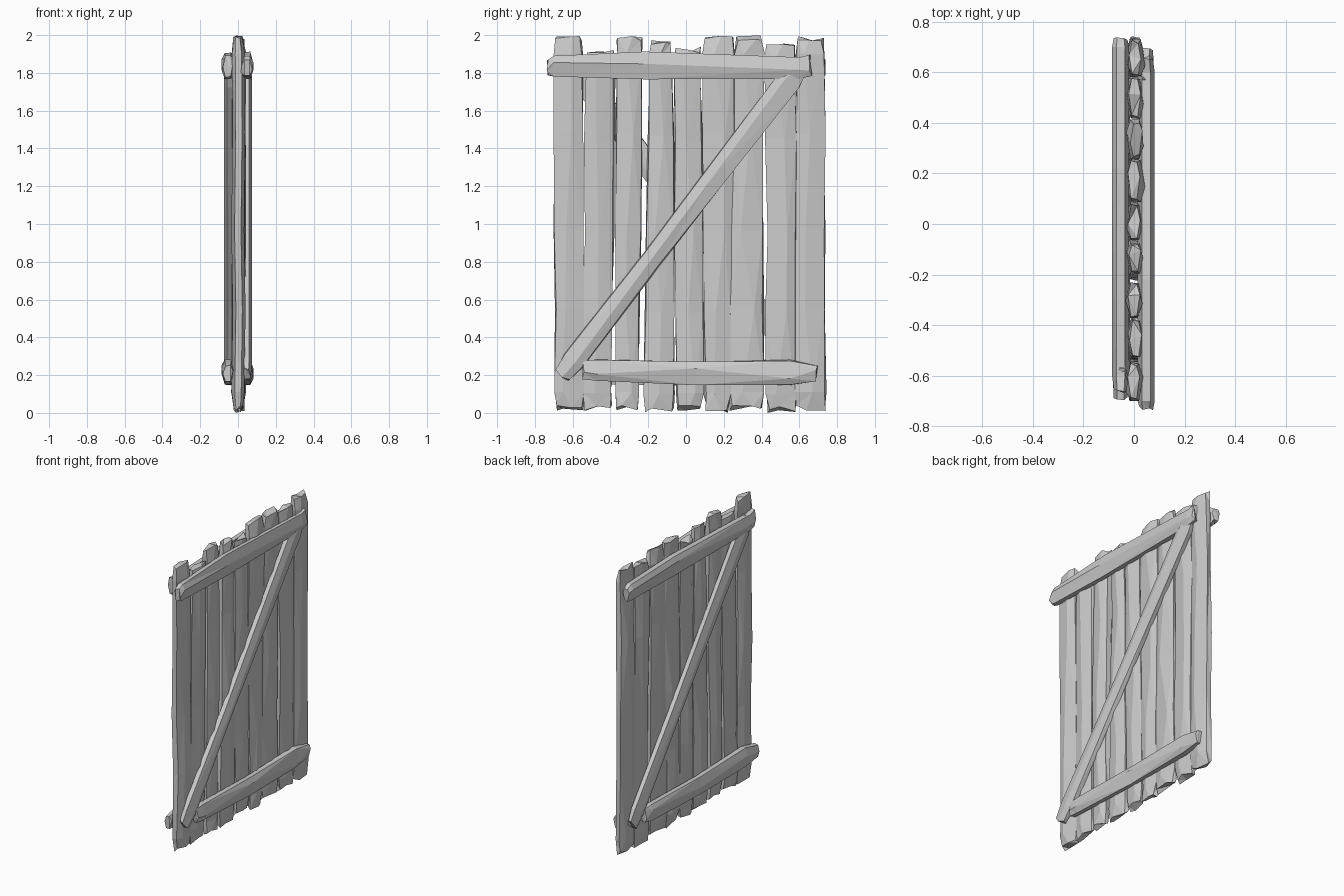
import bpy, bmesh, random
from mathutils import Vector

if "Cube" in bpy.data.objects:
    bpy.data.objects.remove(bpy.data.objects["Cube"])

rng = random.Random(7)


def timber(name, stations, long_axis, wide_axis, deep_axis, half_depth, jitter, slant):
    """Rough-hewn six-sided beam. stations: (along, low edge, high edge, centre depth, depth scale)."""
    bm = bmesh.new()
    rings = []
    last = len(stations) - 1
    for i, (along, lo, hi, mid, scale) in enumerate(stations):
        ridge_f, ridge_b = rng.uniform(-0.5, 0.5), rng.uniform(-0.5, 0.5)
        section = [(-1, -0.5), (ridge_b, -1), (1, -0.5), (1, 0.5), (ridge_f, 1), (-1, 0.5)]
        ring = []
        for u, v in section:
            wide = (lo + hi) / 2 + u * (hi - lo) / 2 + rng.uniform(-jitter, jitter)
            deep = mid + v * half_depth * scale
            # inner-ward ragged ends
            cut = rng.uniform(0, slant)
            a = along + cut if i == 0 else along - cut if i == last else along
            ring.append(bm.verts.new(long_axis * a + wide_axis * wide + deep_axis * deep))
        rings.append(ring)
    for a, b in zip(rings, rings[1:]):
        for k in range(6):
            bm.faces.new((a[k], a[(k + 1) % 6], b[(k + 1) % 6], b[k]))
    bm.faces.new(rings[0][::-1])
    bm.faces.new(rings[-1])
    bmesh.ops.triangulate(bm, faces=bm.faces[:])
    bmesh.ops.recalc_face_normals(bm, faces=bm.faces[:])
    mesh = bpy.data.meshes.new(name)
    bm.to_mesh(mesh)
    bm.free()
    obj = bpy.data.objects.new(name, mesh)
    bpy.context.collection.objects.link(obj)
    return obj


X, Y, Z = Vector((1, 0, 0)), Vector((0, 1, 0)), Vector((0, 0, 1))

# Upright planks: bottom edges, top edges, bottom and top heights
planks = [
    (-0.69, -0.54, -0.70, -0.55, 0.01, 2.00),
    (-0.54, -0.39, -0.53, -0.38, 0.01, 1.94),
    (-0.38, -0.25, -0.37, -0.23, 0.01, 2.00),
    (-0.22, -0.06, -0.19, -0.07, 0.00, 1.98),
    (-0.05, 0.09, -0.06, 0.08, 0.01, 1.94),
    (0.10, 0.23, 0.09, 0.26, 0.00, 2.00),
    (0.23, 0.41, 0.26, 0.41, 0.01, 2.00),
    (0.43, 0.58, 0.42, 0.58, 0.00, 1.96),
    (0.58, 0.74, 0.58, 0.73, 0.01, 2.00),
]
for n, (b0, b1, t0, t1, zb, zt) in enumerate(planks):
    stations = []
    for k, f in enumerate((0, 0.05, 0.27, 0.48, 0.74, 0.95, 1)):
        end = f in (0, 1)
        stations.append((zb + (zt - zb) * f,
                         b0 + (t0 - b0) * f + (0.008 if end else 0),
                         b1 + (t1 - b1) * f - (0.008 if end else 0),
                         0.004 + rng.uniform(-0.006, 0.006),
                         0.7 if end else 1))
    timber(f"plank_{n + 1}", stations, Z, Y, X, 0.034, 0.008, 0.03 if zt > 1.97 else 0.04)


def brace_side(prefix, turn):
    """Two rails and a diagonal; the second side is the first turned half way round."""
    y, x = Y * turn, X * turn
    off = 0.048 if turn > 0 else 0.053
    top = [(-0.74, 1.79, 1.87, off, 0.8), (-0.70, 1.78, 1.89, off, 1), (-0.22, 1.77, 1.91, off, 1),
           (0.60, 1.77, 1.88, off, 1), (0.67, 1.78, 1.89, off, 0.8)]
    bottom = [(-0.55, 0.18, 0.27, off, 0.8), (-0.48, 0.17, 0.28, off, 1), (0.05, 0.15, 0.27, off, 1),
              (0.55, 0.15, 0.28, off, 1), (0.70, 0.17, 0.25, off, 0.8)]
    timber(prefix + "_top_rail", top, y, Z, x, 0.034, 0.005, 0.02)
    timber(prefix + "_bottom_rail", bottom, y, Z, x, 0.034, 0.005, 0.02)

    # Diagonal running from low corner to high corner
    start, end = y * -0.66 + Z * 0.19, y * 0.62 + Z * 1.86
    along = (end - start).normalized()
    across = x.cross(along)
    base = start.dot(across)
    length, a0 = (end - start).length, start.dot(along)
    stations = [(a0 + length * f, base - w, base + w, 0.045, s)
                for f, w, s in ((0, 0.045, 0.8), (0.05, 0.058, 1), (0.38, 0.052, 1),
                                (0.62, 0.06, 1), (0.94, 0.062, 1), (1, 0.05, 0.8))]
    timber(prefix + "_diagonal_brace", stations, along, across, x, 0.029, 0.005, 0.03)


brace_side("right_side", 1)
brace_side("left_side", -1)
